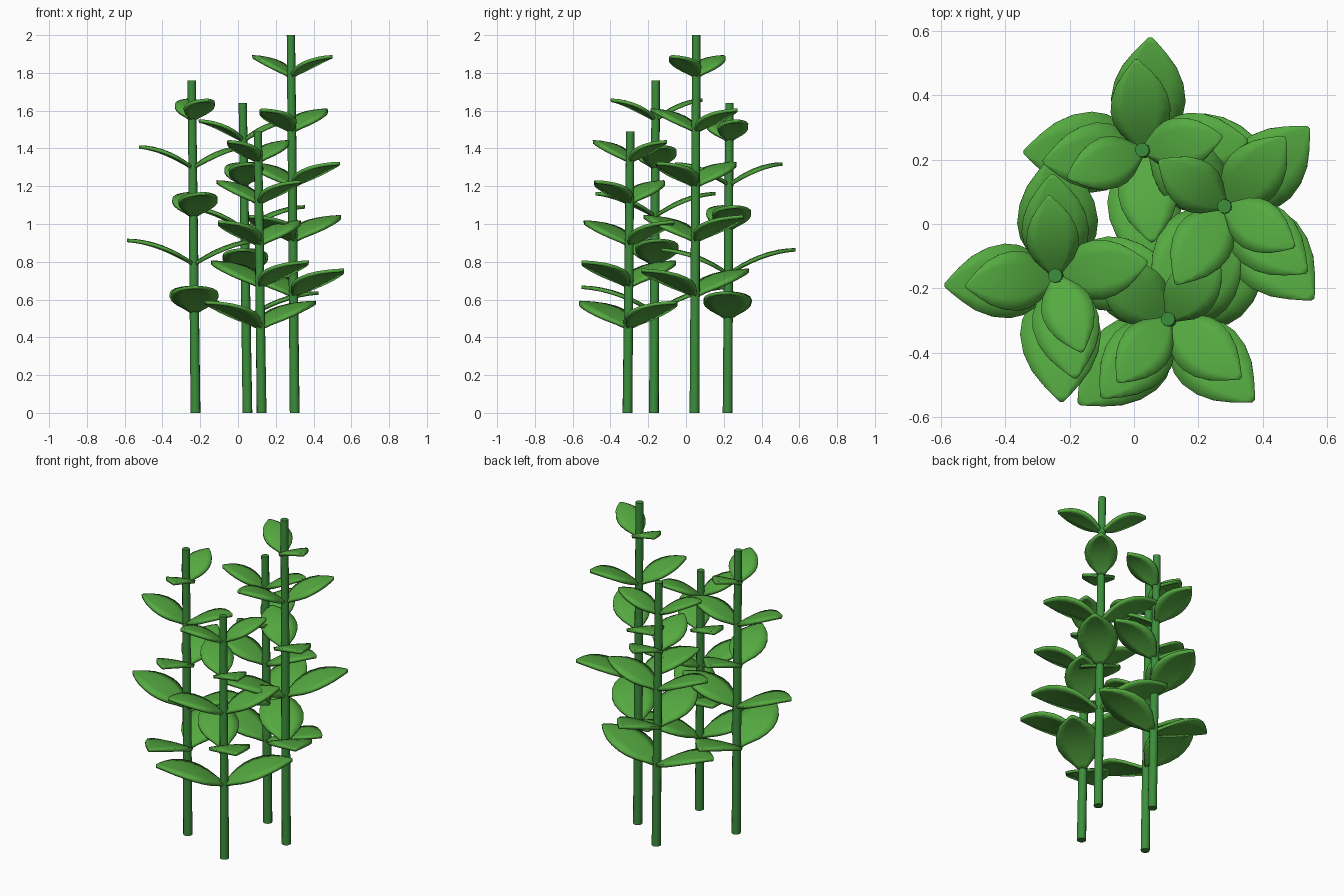
import bpy
import math
from mathutils import Vector

cube = bpy.data.objects.get("Cube")
if cube:
    bpy.data.objects.remove(cube)


def material(name, color):
    m = bpy.data.materials.new(name)
    m.use_nodes = True
    m.diffuse_color = color
    m.node_tree.nodes["Principled BSDF"].inputs["Base Color"].default_value = color
    return m


LEAF = material("leaf green", (0.09, 0.4, 0.052, 1))
STEM = material("stem green", (0.045, 0.27, 0.045, 1))

# Leaf outline: (fraction of length, fraction of half width)
OUTLINE = [(0, 0.1), (0.1, 0.38), (0.22, 0.74), (0.34, 0.94), (0.46, 1), (0.6, 0.93),
           (0.74, 0.74), (0.86, 0.46), (0.95, 0.2), (1, 0.04)]
ACROSS = [-1, -0.55, 0, 0.55, 1]
LENGTHS = [0.385, 0.355, 0.32, 0.285, 0.25]


def finish(obj, mat):
    obj.data.materials.append(mat)
    bpy.ops.object.select_all(action="DESELECT")
    obj.select_set(True)
    bpy.context.view_layer.objects.active = obj
    bpy.ops.object.shade_smooth_by_angle(angle=math.radians(40))


# Stem: a slightly leaning tapered cylinder
def add_stem(name, base, top):
    axis = top - base
    bpy.ops.mesh.primitive_cone_add(vertices=12, radius1=0.026, radius2=0.022,
                                    depth=axis.length, location=(base + top) / 2)
    obj = bpy.context.object
    obj.name = name
    obj.rotation_euler = axis.to_track_quat("Z", "Y").to_euler()
    finish(obj, STEM)


# Leaf: a thick oval blade that rises and flattens toward its pointed tip
def add_leaf(name, origin, length, degrees):
    half = 0.325 * length
    rise = 0.05 + 0.22 * length
    verts = []
    for s, w in OUTLINE:
        z = rise * (1 - (1 - s) ** 2)
        verts += [(s * length, a * w * half, z - 0.006 * a * a * w) for a in ACROSS]
    n = len(ACROSS)
    faces = [(i * n + j, (i + 1) * n + j, (i + 1) * n + j + 1, i * n + j + 1)
             for i in range(len(OUTLINE) - 1) for j in range(n - 1)]
    mesh = bpy.data.meshes.new(name)
    mesh.from_pydata(verts, [], faces)
    obj = bpy.data.objects.new(name, mesh)
    bpy.context.collection.objects.link(obj)
    obj.location = origin
    obj.rotation_euler.z = math.radians(degrees)
    finish(obj, LEAF)
    solid = obj.modifiers.new("thickness", "SOLIDIFY")
    solid.thickness = 0.018
    solid.offset = 0


# Each stalk: name, base, top, first leaf height, leaf spacing, pair directions
STALKS = [
    ("left_stalk", (-0.225, -0.17, 0), (-0.245, -0.16, 1.76), 0.53, 0.255,
     [(271, 92), (184, 4), (280, 93), (186, 9), (289, 95)]),
    ("tall_stalk", (0.3, 0.045, 0), (0.28, 0.055, 2), 0.62, 0.29,
     [(313, 133), (45, 230), (321, 139), (50, 237), (330, 145)]),
    ("front_stalk", (0.125, -0.31, 0), (0.105, -0.295, 1.49), 0.45, 0.22,
     [(221, 41), (316, 136), (228, 48), (321, 141), (231, 51)]),
    ("back_stalk", (0.05, 0.22, 0), (0.025, 0.23, 1.64), 0.5, 0.235,
     [(180, -2), (88, 268), (186, 6), (95, 275), (200, 10)]),
]

for name, base, top, first, step, pairs in STALKS:
    base, top = Vector(base), Vector(top)
    add_stem(name, base, top)
    for level, pair in enumerate(pairs):
        origin = base.lerp(top, (first + level * step) / top.z)
        for side, angle in zip("ab", pair):
            add_leaf(f"{name}_leaf_{level + 1}{side}", origin, LENGTHS[level], angle)
